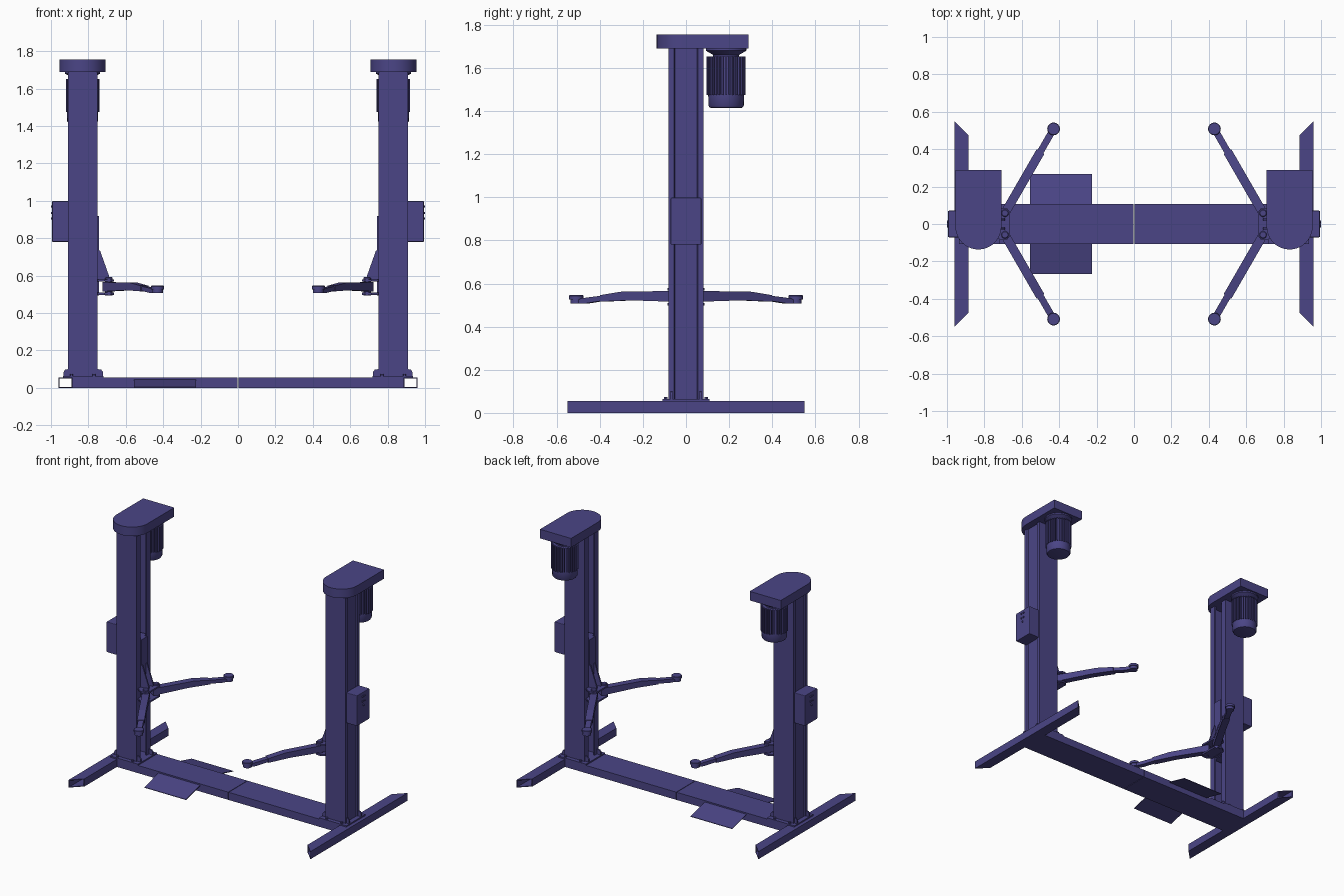
import bpy, bmesh
from math import cos, sin, pi, radians
from mathutils import Vector, Matrix

if "Cube" in bpy.data.objects:
    bpy.data.objects.remove(bpy.data.objects["Cube"])

paint = bpy.data.materials.new("indigo_paint")
paint.diffuse_color = (0.07, 0.06, 0.24, 1)
paint.use_nodes = True
paint.node_tree.nodes["Principled BSDF"].inputs["Base Color"].default_value = paint.diffuse_color


def finish(name, bm, mirror="x", smooth=False, bevel=0):
    bmesh.ops.recalc_face_normals(bm, faces=bm.faces[:])
    me = bpy.data.meshes.new(name)
    bm.to_mesh(me)
    bm.free()
    me.materials.append(paint)
    ob = bpy.data.objects.new(name, me)
    bpy.context.collection.objects.link(ob)
    if smooth:
        bpy.ops.object.select_all(action='DESELECT')
        ob.select_set(True)
        bpy.context.view_layer.objects.active = ob
        bpy.ops.object.shade_smooth_by_angle(angle=radians(35))
    if bevel:
        b = ob.modifiers.new("bevel", 'BEVEL')
        b.width, b.segments = bevel, 2
    if mirror:
        m = ob.modifiers.new("mirror", 'MIRROR')
        m.use_axis = ["x" in mirror, "y" in mirror, False]
        m.use_mirror_merge = False
    return ob


def prism(name, pts, lo, hi, axis="z", matrix=None, **kw):
    """Extrude a profile: pts are (x,y) for z, (x,z) for y, (y,z) for x."""
    place = {"z": lambda a, b, t: (a, b, t),
             "y": lambda a, b, t: (a, t, b),
             "x": lambda a, b, t: (t, a, b)}[axis]
    bm = bmesh.new()
    ends = [[bm.verts.new(place(a, b, t)) for a, b in pts] for t in (lo, hi)]
    n = len(pts)
    bm.faces.new(ends[0])
    bm.faces.new(ends[1])
    for i in range(n):
        j = (i + 1) % n
        bm.faces.new((ends[0][i], ends[0][j], ends[1][j], ends[1][i]))
    if matrix:
        bm.transform(matrix)
    return finish(name, bm, **kw)


def box(name, x0, x1, y0, y1, z0, z1, **kw):
    return prism(name, [(x0, y0), (x1, y0), (x1, y1), (x0, y1)], z0, z1, **kw)


def lathe(name, x, y, prof, n=32, **kw):
    """Stack rings of (radius, height) about a vertical axis, capped."""
    bm = bmesh.new()
    rings = [[bm.verts.new((x + r * cos(2 * pi * i / n), y + r * sin(2 * pi * i / n), z))
              for i in range(n)] for r, z in prof]
    bm.faces.new(rings[0])
    bm.faces.new(rings[-1])
    for a, b in zip(rings, rings[1:]):
        for i in range(n):
            j = (i + 1) % n
            bm.faces.new((a[i], a[j], b[j], b[i]))
    return finish(name, bm, smooth=True, **kw)


# Base: two half beams with a hairline joint in the middle
box("base_beam", 0.002, 0.885, -0.108, 0.108, 0, 0.055)

# Feet: open rectangular tubes with mitred ends
bm = bmesh.new()
rings = []
for s in (-1, 1):
    for w in (0, 0.005):
        x0, x1, z0, z1 = 0.885 + w, 0.96 - w, w, 0.055 - w
        rings.append([bm.verts.new((x, s * (x - 0.41), z))
                      for x, z in ((x0, z0), (x1, z0), (x1, z1), (x0, z1))])
for a, b in ((0, 2), (1, 3), (0, 1), (2, 3)):
    for i in range(4):
        j = (i + 1) % 4
        bm.faces.new((rings[a][i], rings[a][j], rings[b][j], rings[b][i]))
finish("foot_tube", bm)

# Drive-over ramps: thin sloped sheets beside the left half of the beam
prism("ramp", [(0.108, 0.045), (0.268, 0.004), (0.268, 0.0), (0.108, 0.040)],
      -0.555, -0.225, axis="x", mirror="y")

# Column foot plate with ribs and bolts
box("column_base_plate", 0.718, 0.935, -0.108, 0.108, 0.055, 0.064)
for x0, x1 in ((0.91, 0.932), (0.75, 0.722)):
    prism("base_rib", [(x0, 0.064), (x1, 0.064), (x1, 0.085), ((x0 + 2 * x1) / 3, 0.097), (x0, 0.1)],
          0.062, 0.072, axis="y", mirror="xy")
for x in (0.77, 0.89):
    lathe("anchor_bolt", x, 0.094, [(0.009, 0.064), (0.009, 0.074)], n=6, mirror="xy")

# Columns: C-channels open toward the middle, shallow recess outside
half = [(0.902, 0.05), (0.91, 0.055), (0.91, 0.08), (0.75, 0.08),
        (0.75, 0.036), (0.761, 0.036), (0.761, 0.069), (0.89, 0.069)]
prism("column", half + [(x, -y) for x, y in reversed(half)], 0.06, 1.695)
lathe("lead_screw", 0.83, 0, [(0.016, 0.06), (0.016, 1.695)], n=16)

# Carriage sliding in the channel, with gusset and arm brackets
box("carriage_block", 0.765, 0.87, -0.06, 0.06, 0.49, 0.92)
box("carriage_neck", 0.743, 0.775, -0.033, 0.033, 0.495, 0.92)
prism("carriage_gusset", [(0.745, 0.735), (0.738, 0.735), (0.69, 0.60), (0.69, 0.58), (0.745, 0.58)],
      0.02, 0.03, axis="y", mirror="xy")
bracket = [(0.75, -0.06), (0.75, 0.06), (0.715, 0.085), (0.68, 0.085), (0.663, 0.065),
           (0.663, -0.065), (0.68, -0.085), (0.715, -0.085)]
prism("bracket_top", bracket, 0.568, 0.58)
prism("bracket_bottom", bracket, 0.497, 0.509)
lathe("pivot_pin", 0.69, 0.058, [(0.02, 0.493), (0.02, 0.588), (0.016, 0.592)], n=20, mirror="xy")

# Telescopic arms, drawn along local x then swung 120 degrees
swing = Matrix.Translation((0.69, 0.058, 0)) @ Matrix.Rotation(radians(120), 4, 'Z')
prism("arm_sleeve", [(-0.03, 0.515), (0.22, 0.522), (0.38, 0.516), (0.38, 0.546), (0.26, 0.563), (-0.03, 0.565)],
      -0.024, 0.024, axis="y", matrix=swing, mirror="xy")
prism("arm_extension", [(0.3, 0.522), (0.38, 0.519), (0.46, 0.508), (0.52, 0.508),
                        (0.52, 0.525), (0.48, 0.532), (0.38, 0.543), (0.3, 0.55)],
      -0.018, 0.018, axis="y", matrix=swing, mirror="xy")
tip = swing @ Vector((0.52, 0, 0))
lathe("arm_eye", tip.x, tip.y, [(0.028, 0.507), (0.028, 0.527)], n=24, mirror="xy")
lathe("lift_pad", tip.x, tip.y, [(0.034, 0.527), (0.034, 0.543), (0.031, 0.546)], n=24, mirror="xy")

# Control box on the outer face with small buttons
box("control_box", 0.905, 0.994, -0.071, 0.071, 0.78, 0.998, bevel=0.004)
for y, z in ((-0.012, 0.97), (0.012, 0.97), (-0.012, 0.935), (0.012, 0.935), (0, 0.905)):
    prism("control_button", [(y + 0.006 * cos(k * pi / 4), z + 0.006 * sin(k * pi / 4)) for k in range(8)],
          0.99, 1.0, axis="x")

# Drive cover: rounded toward the front, square at the back
arc = [(0.832 - 0.123 * cos(pi * k / 24), -0.013 - 0.123 * sin(pi * k / 24)) for k in range(25)]
prism("drive_cover", arc + [(0.955, 0.29), (0.709, 0.29)], 1.69, 1.755, smooth=True)

# Motor hanging under the cover: bell flange, finned body, fan cap
mx, my = 0.831, 0.186
lathe("motor_bell", mx, my, [(0.094, 1.692), (0.094, 1.68), (0.06, 1.66), (0.06, 1.645)])
fins = []
for k in range(32):
    for off, r in ((-0.25, 0.078), (-0.2, 0.09), (0.2, 0.09), (0.25, 0.078)):
        a = 2 * pi * (k + off) / 32
        fins.append((mx + r * cos(a), my + r * sin(a)))
prism("motor_body", fins, 1.475, 1.652)
lathe("motor_fan_cap", mx, my, [(0.066, 1.413), (0.076, 1.416), (0.082, 1.425), (0.083, 1.476)])
